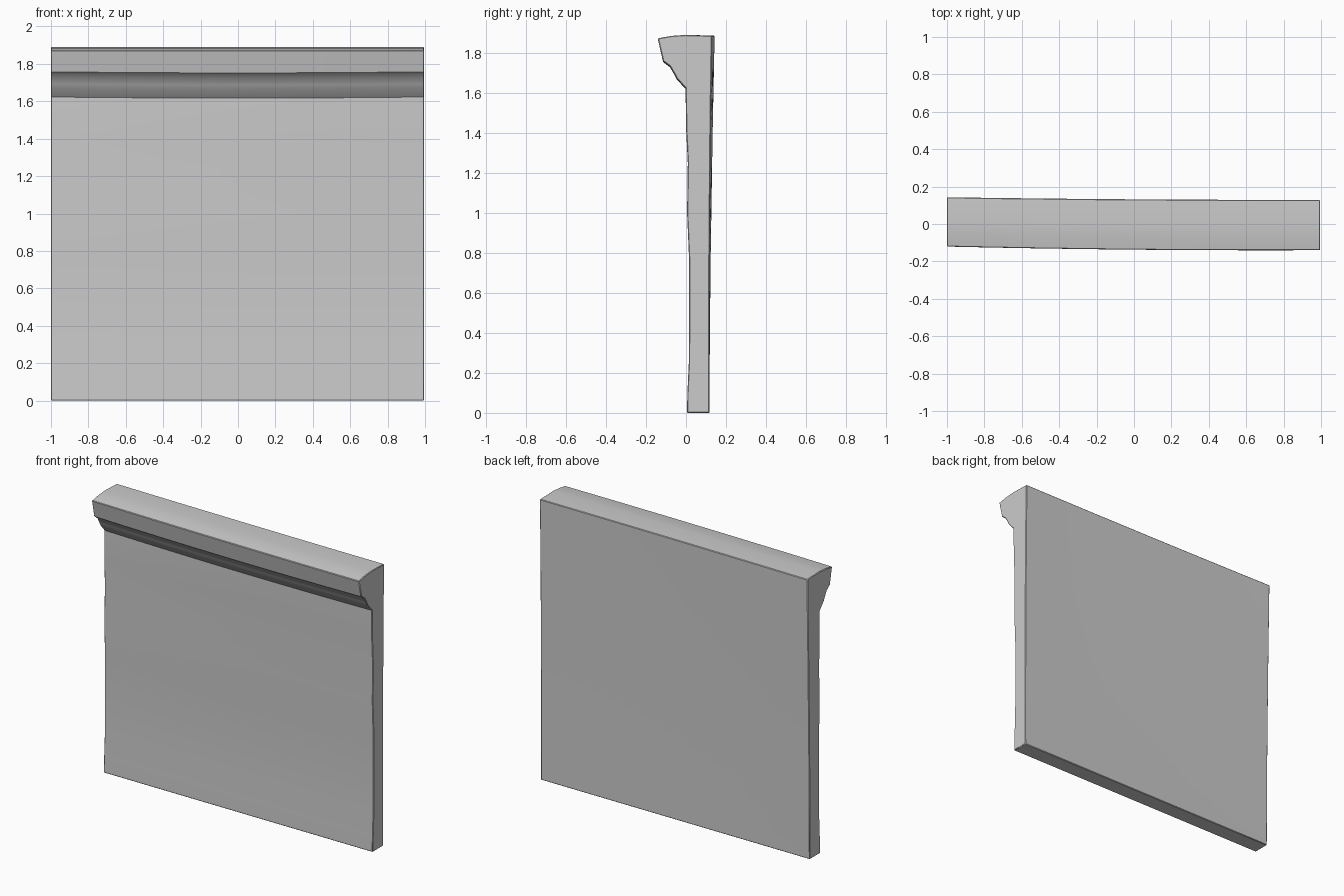
import bpy, bmesh

if "Cube" in bpy.data.objects:
    bpy.data.objects.remove(bpy.data.objects["Cube"])

# Side outline of wall and cornice as (y, z), measured at mid length
OUTLINE = [
    (0.005, 0.0), (0.007, 0.1), (0.014, 0.25), (0.016, 0.5), (0.015, 0.78),
    (0.006, 1.0), (0.010, 1.25), (0.002, 1.42), (0.0, 1.62),             # worn front face
    (-0.045, 1.67), (-0.055, 1.69), (-0.078, 1.73), (-0.112, 1.755),     # cornice steps
    (-0.138, 1.872), (-0.07, 1.884), (0.0, 1.889), (0.132, 1.885),       # tilted top
    (0.125, 1.4), (0.119, 0.8), (0.117, 0.4), (0.117, 0.0),              # back face
]
STATIONS = [-1.0, -0.75, -0.5, -0.25, 0.0, 0.25, 0.5, 0.75, 0.995]


def warp(x, y, z):
    """Slight twist: the top leans back at the left and forward at the right."""
    k = z / 1.89
    y += k * (-0.007 * x + 0.004 * x * x) if y > 0.05 else k * (-0.010 * x + 0.007 * x * x) * (k ** 2)
    if 1.5 < z < 1.8:
        z += 0.006 * (x * x - 0.5)
    return (x, y, z)


# Wall panel with moulded cornice, lofted along x
bm = bmesh.new()
rings = [[bm.verts.new(warp(x, y, z)) for y, z in OUTLINE] for x in STATIONS]
n = len(OUTLINE)
for a, b in zip(rings, rings[1:]):
    for i in range(n):
        j = (i + 1) % n
        bm.faces.new((a[i], a[j], b[j], b[i]))
bm.faces.new(rings[0])
bm.faces.new(rings[-1][::-1])
bmesh.ops.recalc_face_normals(bm, faces=bm.faces)
mesh = bpy.data.meshes.new("cornice_wall")
bm.to_mesh(mesh)
bm.free()
wall = bpy.data.objects.new("cornice_wall", mesh)
bpy.context.collection.objects.link(wall)

# Small worn edges, smooth faces with crisp moulding
bevel = wall.modifiers.new("worn_edges", "BEVEL")
bevel.width = 0.004
bevel.segments = 1
bevel.limit_method = 'ANGLE'
bevel.angle_limit = 1.1
bpy.context.view_layer.objects.active = wall
wall.select_set(True)
bpy.ops.object.shade_smooth_by_angle(angle=0.5)
